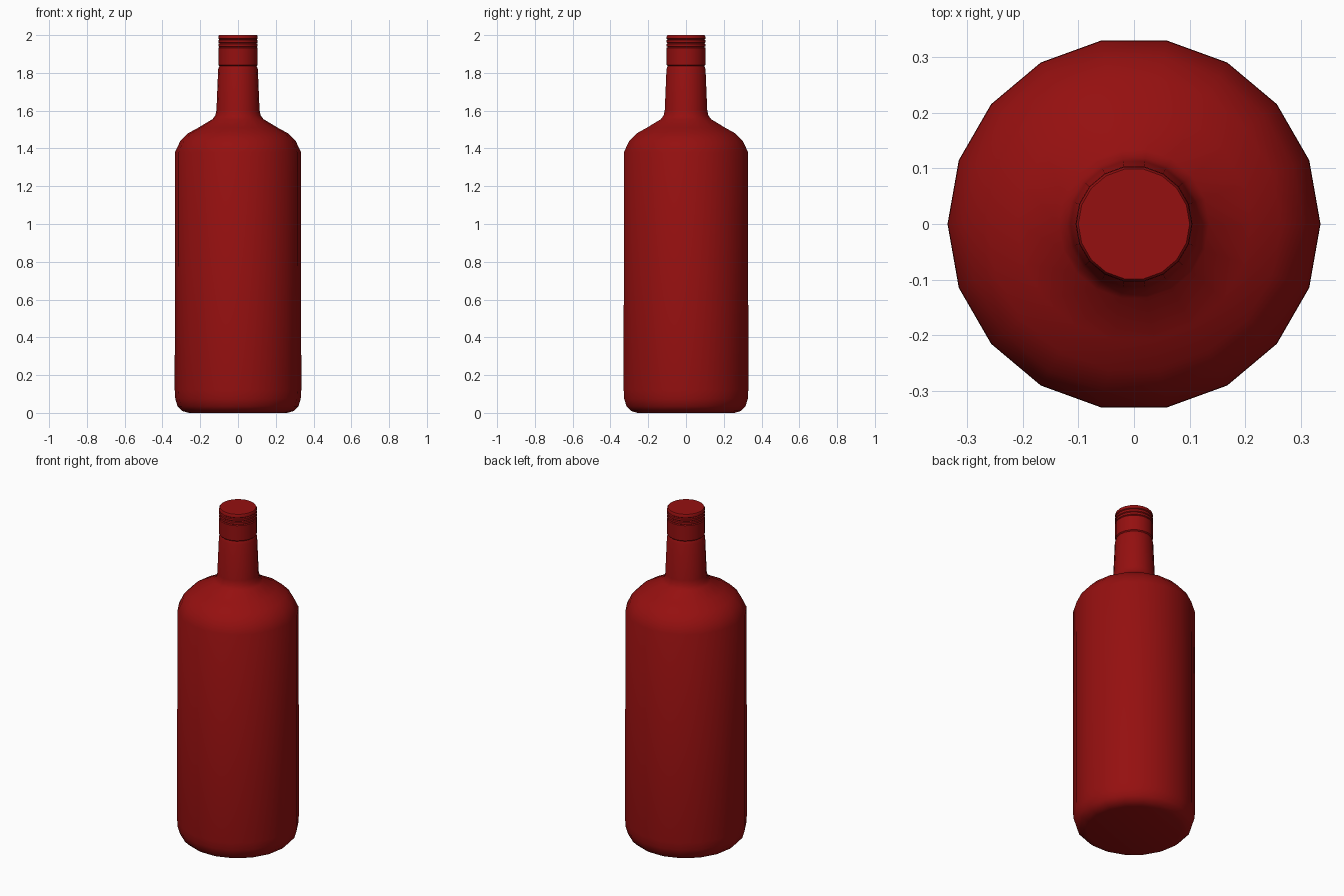
import bpy
import bmesh
from math import cos, sin, tau, radians

SIDES = 18

if "Cube" in bpy.data.objects:
    bpy.data.objects.remove(bpy.data.objects["Cube"], do_unlink=True)

red = bpy.data.materials.new("deep_red")
red.use_nodes = True
red.diffuse_color = (0.3, 0.005, 0.005, 1)
red.node_tree.nodes["Principled BSDF"].inputs["Base Color"].default_value = red.diffuse_color


def lathe(name, profile, angle):
    """Turn a (radius, height) profile into a closed solid."""
    bm = bmesh.new()
    rings = [[bm.verts.new((r * cos(tau * i / SIDES), r * sin(tau * i / SIDES), z))
              for i in range(SIDES)] for r, z in profile]
    for low, high in zip(rings, rings[1:]):
        for i in range(SIDES):
            j = (i + 1) % SIDES
            bm.faces.new((low[i], low[j], high[j], high[i]))
    bm.faces.new(rings[0][::-1])
    bm.faces.new(rings[-1])
    mesh = bpy.data.meshes.new(name)
    bm.to_mesh(mesh)
    bm.free()
    mesh.materials.append(red)
    obj = bpy.data.objects.new(name, mesh)
    bpy.context.collection.objects.link(obj)
    bpy.ops.object.select_all(action="DESELECT")
    obj.select_set(True)
    bpy.context.view_layer.objects.active = obj
    bpy.ops.object.shade_smooth_by_angle(angle=radians(angle))
    return obj


# Bottle body: rounded foot, straight wall, shoulder and tapering neck
lathe("bottle", [
    (0.26, 0), (0.295, 0.01), (0.32, 0.035), (0.332, 0.075), (0.335, 0.12),
    (0.334, 1.38), (0.305, 1.44), (0.265, 1.48), (0.21, 1.51), (0.135, 1.555),
    (0.12, 1.575), (0.114, 1.605), (0.105, 1.82), (0.1, 1.832), (0.096, 1.845),
], 45)

# Screw cap: plain skirt, then three shallow grooves under the lid
cap = [(0.098, 1.836), (0.104, 1.842)]
for z in (1.937, 1.957, 1.977):
    cap += [(0.104, z - 0.004), (0.099, z), (0.104, z + 0.004)]
cap += [(0.104, 1.993), (0.1, 2.0)]
lathe("screw_cap", cap, 35)
